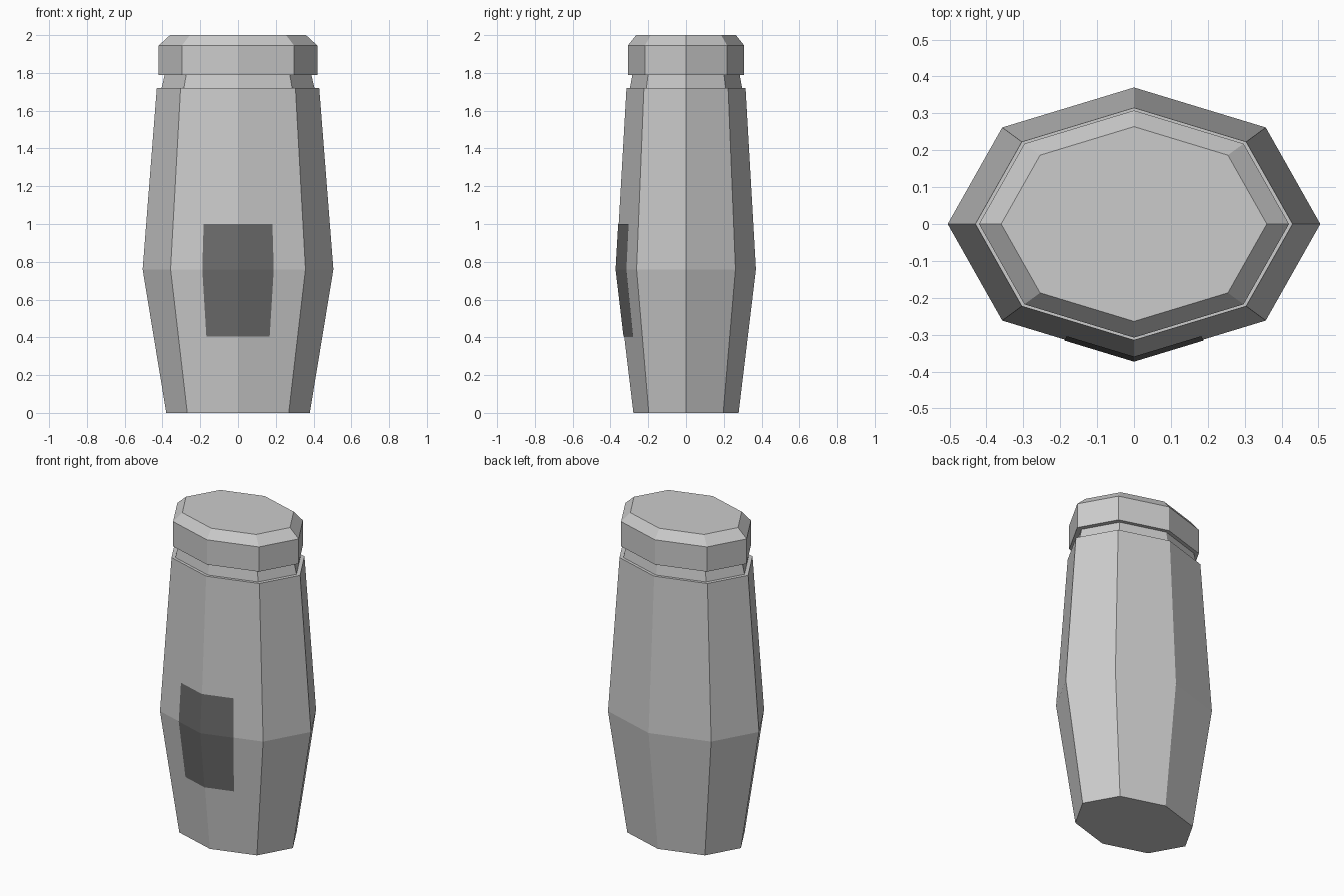
import bpy, bmesh
from math import sin, cos, tau

if "Cube" in bpy.data.objects:
    bpy.data.objects.remove(bpy.data.objects["Cube"])

SIDES = 8
DEPTH = 0.733  # depth / width of the oval section


def octagon_stack(name, profile):
    """Capped eight-sided oval solid from (half width, height) pairs."""
    bm = bmesh.new()
    rings = [[bm.verts.new((r * cos(tau * k / SIDES), r * DEPTH * sin(tau * k / SIDES), z))
              for k in range(SIDES)] for r, z in profile]
    for a, b in zip(rings, rings[1:]):
        for k in range(SIDES):
            n = (k + 1) % SIDES
            bm.faces.new((a[k], a[n], b[n], b[k]))
    bm.faces.new(rings[0][::-1])
    bm.faces.new(rings[-1])
    return finish(name, bm)


def finish(name, bm):
    mesh = bpy.data.meshes.new(name)
    bm.to_mesh(mesh)
    bm.free()
    obj = bpy.data.objects.new(name, mesh)
    bpy.context.collection.objects.link(obj)
    return obj


# Bottle body with shoulder ledge and neck
octagon_stack("bottle_body", [(0.38, 0), (0.505, 0.76), (0.43, 1.72),
                              (0.405, 1.72), (0.388, 1.79)])

# Bevelled cap
octagon_stack("cap", [(0.42, 1.79), (0.42, 1.945), (0.36, 2.0)])

# Dark label wrapped around the front ridge, just proud of the body
bm = bmesh.new()
rows = []
for r, z in [(0.4475, 0.405), (0.505, 0.76), (0.486, 1.0)]:
    half = 0.53 * r * cos(tau / 8)
    y_mid = -r * DEPTH
    y_side = y_mid * (1 - 0.53 * (1 - sin(tau / 8)))
    rows.append([bm.verts.new((x, y - 0.003, z))
                 for x, y in ((-half, y_side), (0, y_mid), (half, y_side))])
for a, b in zip(rows, rows[1:]):
    for k in range(2):
        bm.faces.new((a[k], a[k + 1], b[k + 1], b[k]))
label = finish("front_label", bm)
dark = bpy.data.materials.new("dark_grey")
dark.diffuse_color = (0.15, 0.15, 0.15, 1)
dark.use_nodes = True
dark.node_tree.nodes["Principled BSDF"].inputs["Base Color"].default_value = dark.diffuse_color
label.data.materials.append(dark)
